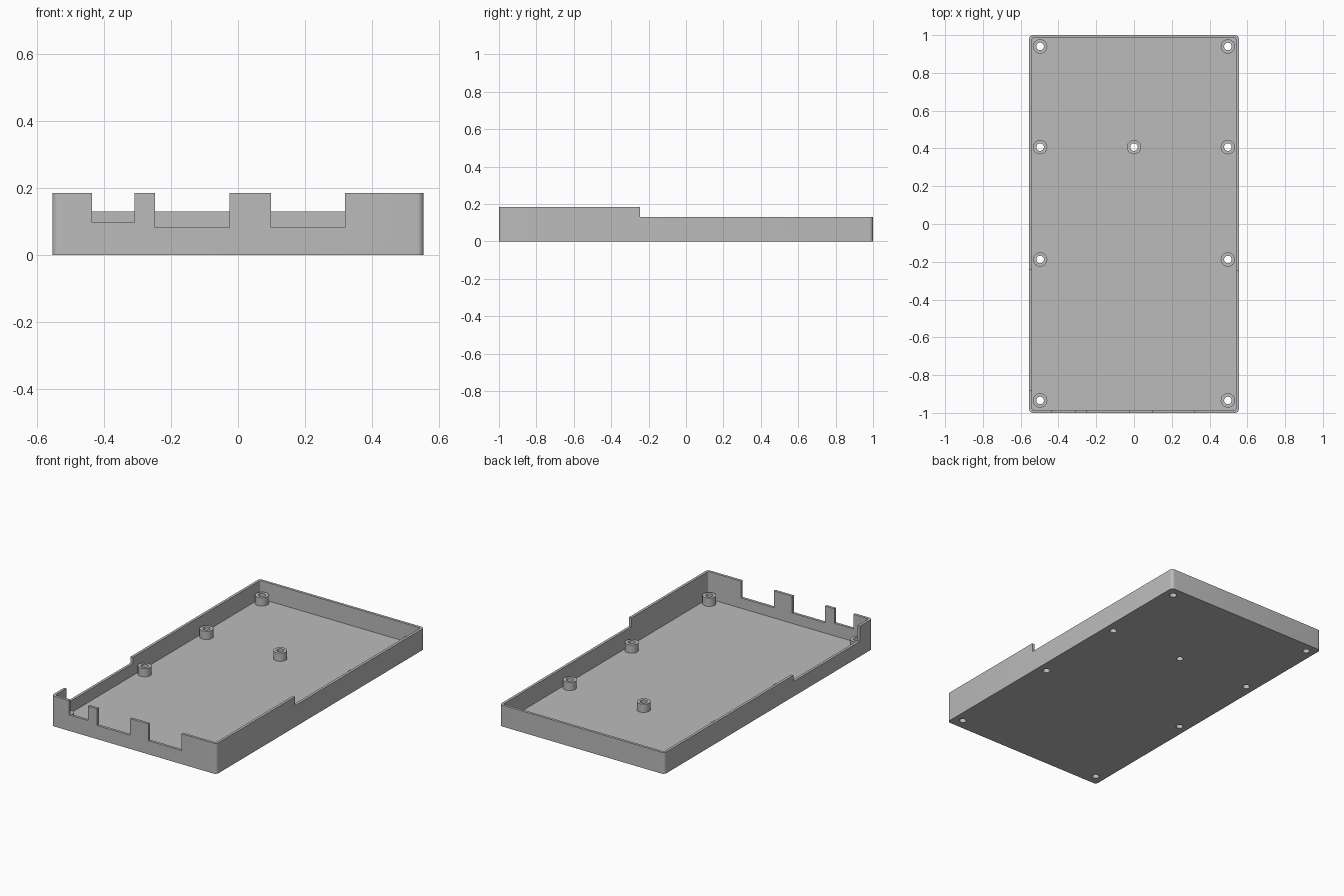
import bpy
import bmesh
import math
from mathutils import Vector, Matrix

cube = bpy.data.objects.get("Cube")
if cube:
    bpy.data.objects.remove(cube, do_unlink=True)

HALF_X, HALF_Y = 0.555, 1.0
WALL, FLOOR = 0.016, 0.02
TALL, LOW = 0.185, 0.13
STEP_Y = -0.245
POST_R, HOLE_R, POST_TOP = 0.038, 0.02, 0.07
SIDES = 32

grey = bpy.data.materials.new("light grey plastic")
grey.use_nodes = True
grey.diffuse_color = (0.5, 0.5, 0.5, 1)
grey.node_tree.nodes["Principled BSDF"].inputs["Base Color"].default_value = (0.5, 0.5, 0.5, 1)


def finish(name, bm):
    bmesh.ops.recalc_face_normals(bm, faces=bm.faces)
    mesh = bpy.data.meshes.new(name)
    bm.to_mesh(mesh)
    bm.free()
    mesh.materials.append(grey)
    obj = bpy.data.objects.new(name, mesh)
    bpy.context.collection.objects.link(obj)
    return obj


def box(name, low, high, corner=0):
    """Box between two corners, with optional rounded upright edges."""
    bm = bmesh.new()
    low, high = Vector(low), Vector(high)
    bmesh.ops.create_cube(bm, size=1)
    for v in bm.verts:
        v.co = (low + high) / 2 + v.co * (high - low)
    if corner:
        upright = [e for e in bm.edges if abs(e.verts[0].co.z - e.verts[1].co.z) > 0.01]
        bmesh.ops.bevel(bm, geom=upright, offset=corner, segments=6, profile=0.5, affect='EDGES')
    return finish(name, bm)


def cylinder(name, x, y, radius, z0, z1):
    bm = bmesh.new()
    bmesh.ops.create_cone(bm, cap_ends=True, segments=SIDES, radius1=radius, radius2=radius,
                          depth=z1 - z0, matrix=Matrix.Translation((x, y, (z0 + z1) / 2)))
    return finish(name, bm)


def tube(name, x, y):
    """Standoff made by spinning a rectangular profile."""
    bm = bmesh.new()
    profile = [(HOLE_R, FLOOR), (POST_R, FLOOR), (POST_R, POST_TOP), (HOLE_R, POST_TOP)]
    verts = [bm.verts.new((x + r, y, z)) for r, z in profile]
    edges = [bm.edges.new((verts[i], verts[(i + 1) % 4])) for i in range(4)]
    bmesh.ops.spin(bm, geom=verts + edges, cent=(x, y, 0), axis=(0, 0, 1),
                   angle=math.tau, steps=SIDES)
    bmesh.ops.remove_doubles(bm, verts=bm.verts, dist=0.0001)
    return finish(name, bm)


def smooth(obj):
    bpy.ops.object.select_all(action='DESELECT')
    obj.select_set(True)
    bpy.context.view_layer.objects.active = obj
    bpy.ops.object.shade_smooth_by_angle(angle=math.radians(30))


# Standoff positions
posts = [(s * 0.497, y) for s in (-1, 1) for y in (-0.934, -0.188, 0.407, 0.94)]
posts.append((0, 0.407))

# Tray body before cutting
tray = box("tray", (-HALF_X, -HALF_Y, 0), (HALF_X, HALF_Y, TALL), corner=0.02)

# Cavity, lowered rear rim and side opening
cutters = [
    box("cavity_cutter", (WALL - HALF_X, WALL - HALF_Y, FLOOR),
        (HALF_X - WALL, HALF_Y - WALL, 0.4), corner=0.005),
    box("rear_rim_cutter", (-1, STEP_Y, LOW), (1, 1.2, 0.5)),
    box("side_opening_cutter", (-0.7, -0.88, 0.092), (-0.5, STEP_Y + 0.005, 0.45)),
]
# Front port openings
for x0, x1, z in [(-0.437, -0.31, 0.097), (-0.248, -0.026, 0.083), (0.098, 0.32, 0.083)]:
    cutters.append(box("port_cutter", (x0, -1.1, z), (x1, -0.95, 0.35)))
# Screw holes through the floor
for x, y in posts:
    cutters.append(cylinder("screw_hole_cutter", x, y, HOLE_R, -0.1, 0.1))

for cutter in cutters:
    cutter.hide_render = True
    mod = tray.modifiers.new("cut", 'BOOLEAN')
    mod.operation = 'DIFFERENCE'
    mod.solver = 'EXACT'
    mod.object = cutter

# Bake the cuts and drop the cutters
bpy.context.view_layer.update()
depsgraph = bpy.context.evaluated_depsgraph_get()
cut_mesh = bpy.data.meshes.new_from_object(tray.evaluated_get(depsgraph))
tray.modifiers.clear()
tray.data = cut_mesh
tray.data.materials.clear()
tray.data.materials.append(grey)
for poly in tray.data.polygons:
    poly.material_index = 0
for cutter in cutters:
    bpy.data.objects.remove(cutter, do_unlink=True)
smooth(tray)

# Hollow screw standoffs
for x, y in posts:
    smooth(tube("standoff", x, y))
